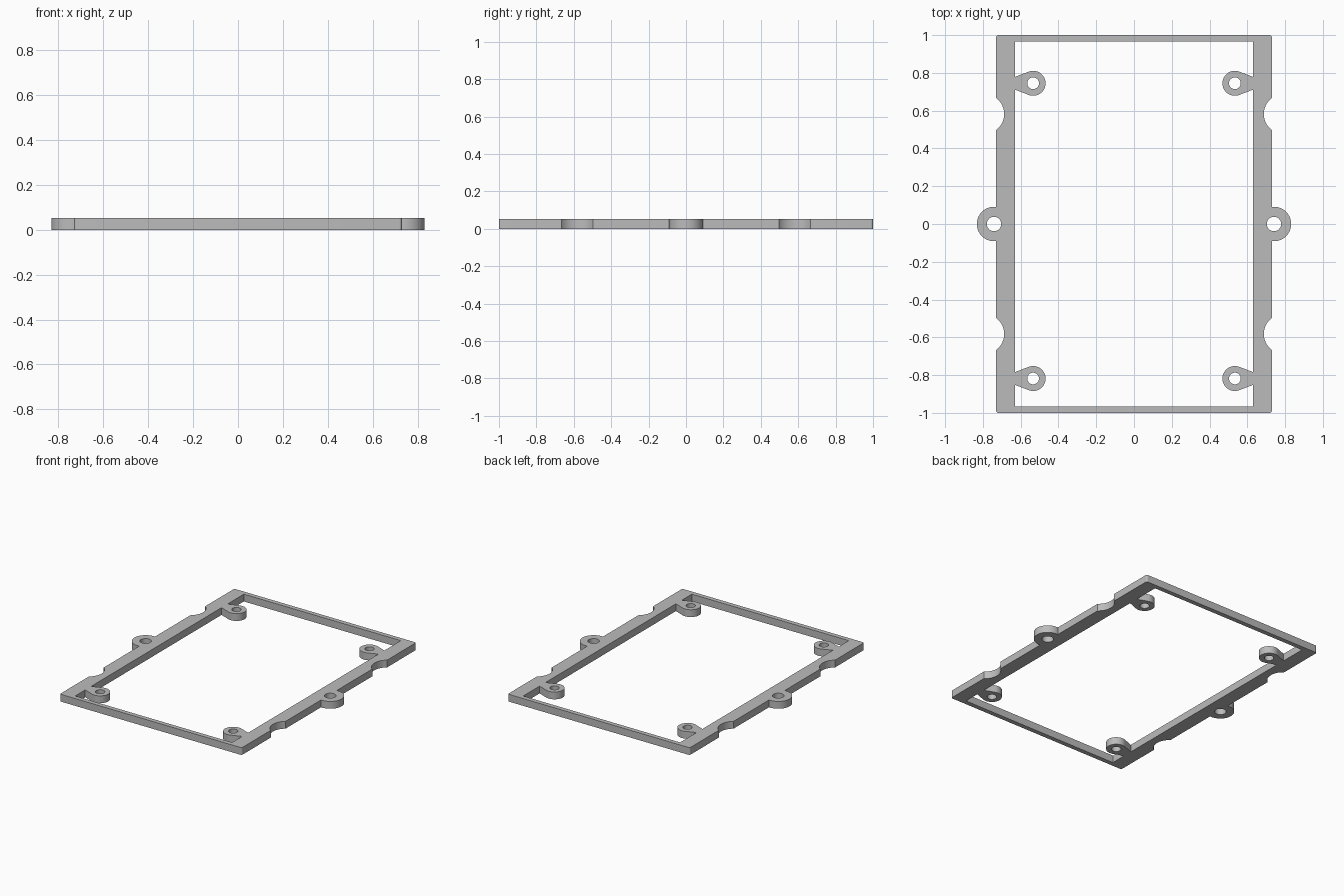
import bpy, bmesh, math

if "Cube" in bpy.data.objects:
    bpy.data.objects.remove(bpy.data.objects["Cube"], do_unlink=True)

# Main sizes
HALF_X, HALF_Y, THICK = 0.73, 1.0, 0.053
INNER_X, INNER_Y = 0.63, 0.967
CORNER = 0.012
EAR_X, EAR_R, EAR_HOLE = 0.741, 0.091, 0.038
NOTCH_Y, NOTCH_X, NOTCH_R = 0.582, 0.793, 0.1055
LUG_X, LUG_R, LUG_HOLE, ARM = 0.534, 0.066, 0.031, 0.034
LUG_YS = (-0.818, 0.745)


def arc(cx, cy, r, a0, a1, n=32):
    """Points on an arc from angle a0 to a1."""
    return [(cx + r * math.cos(a0 + (a1 - a0) * i / n),
             cy + r * math.sin(a0 + (a1 - a0) * i / n)) for i in range(n + 1)]


def mirrored(side):
    """Close a right-hand edge path with its mirror image."""
    return side + [(-x, y) for x, y in reversed(side)]


def circle(cx, cy, r):
    return arc(cx, cy, r, 0, math.tau, 48)[:-1]


# Outer edge: rounded corners, two notches and an ear on each rail
notch = math.acos((NOTCH_X - HALF_X) / NOTCH_R)
ear = math.acos((HALF_X - EAR_X) / EAR_R)
cx, cy = HALF_X - CORNER, HALF_Y - CORNER
outer = arc(cx, -cy, CORNER, -math.pi / 2, 0, 6)
outer += arc(NOTCH_X, -NOTCH_Y, NOTCH_R, math.pi + notch, math.pi - notch)
outer += arc(EAR_X, 0, EAR_R, -ear, ear, 48)
outer += arc(NOTCH_X, NOTCH_Y, NOTCH_R, math.pi + notch, math.pi - notch)
outer += arc(cx, cy, CORNER, 0, math.pi / 2, 6)

# Inner edge: flared arms running tangent into round screw lugs
reach = INNER_X - LUG_X
tangent = math.atan2(ARM, reach) + math.acos(LUG_R / math.hypot(reach, ARM))
inner = [(INNER_X, -INNER_Y)]
for y in LUG_YS:
    inner.append((INNER_X, y - ARM))
    inner += arc(LUG_X, y, LUG_R, -tangent, tangent - math.tau, 40)
    inner.append((INNER_X, y + ARM))
inner.append((INNER_X, INNER_Y))

# Screw holes
loops = [mirrored(outer), mirrored(inner)]
for s in (-1, 1):
    loops.append(circle(s * EAR_X, 0, EAR_HOLE))
    loops += [circle(s * LUG_X, y, LUG_HOLE) for y in LUG_YS]

# Filled and extruded flat profile
curve = bpy.data.curves.new("mounting_frame", "CURVE")
curve.dimensions = "2D"
curve.fill_mode = "BOTH"
curve.extrude = THICK / 2
for pts in loops:
    spline = curve.splines.new("POLY")
    spline.points.add(len(pts) - 1)
    for p, (x, y) in zip(spline.points, pts):
        p.co = (x, y, 0, 1)
    spline.use_cyclic_u = True

frame = bpy.data.objects.new("mounting_frame", curve)
bpy.context.collection.objects.link(frame)
bpy.ops.object.select_all(action="DESELECT")
frame.select_set(True)
bpy.context.view_layer.objects.active = frame
bpy.ops.object.convert(target="MESH")
frame = bpy.context.view_layer.objects.active

# Weld the caps to the walls and stand the frame on the ground
bm = bmesh.new()
bm.from_mesh(frame.data)
bmesh.ops.remove_doubles(bm, verts=bm.verts, dist=0.0001)
bmesh.ops.translate(bm, verts=bm.verts, vec=(0, 0, THICK / 2))
bmesh.ops.recalc_face_normals(bm, faces=bm.faces)
bm.to_mesh(frame.data)
bm.free()
bpy.ops.object.shade_smooth_by_angle(angle=math.radians(30))

# Plain grey
grey = bpy.data.materials.new("plain_grey")
grey.use_nodes = True
color = (0.5, 0.5, 0.5, 1)
grey.diffuse_color = color
grey.node_tree.nodes["Principled BSDF"].inputs["Base Color"].default_value = color
frame.data.materials.clear()
frame.data.materials.append(grey)
